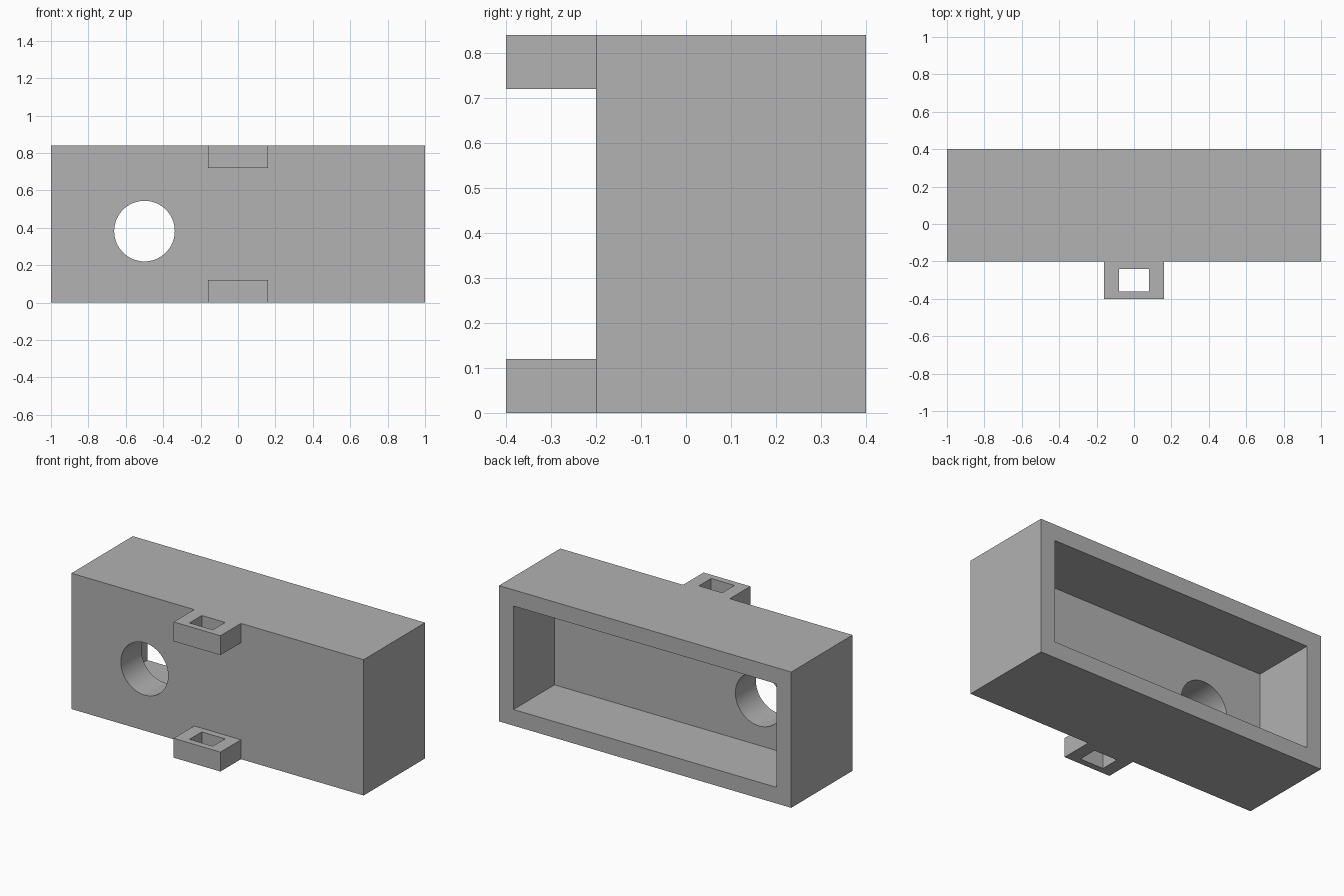
import bpy
import math

default = bpy.data.objects.get("Cube")
if default:
    bpy.data.objects.remove(default, do_unlink=True)

# Single flat grey
grey = bpy.data.materials.new("plain_grey")
grey.use_nodes = True
colour = (0.445, 0.445, 0.445, 1)
grey.diffuse_color = colour
grey.node_tree.nodes["Principled BSDF"].inputs["Base Color"].default_value = colour


def box(name, x, y, z):
    """Box spanning the given (low, high) ranges."""
    spans = (x, y, z)
    bpy.ops.mesh.primitive_cube_add(size=1, location=[(a + b) / 2 for a, b in spans])
    obj = bpy.context.object
    obj.name = name
    obj.scale = [b - a for a, b in spans]
    bpy.ops.object.transform_apply(location=True, rotation=True, scale=True)
    obj.data.materials.append(grey)
    return obj


def combine(target, tool, operation):
    """Apply a boolean to the target and remove the tool."""
    bpy.ops.object.select_all(action="DESELECT")
    target.select_set(True)
    bpy.context.view_layer.objects.active = target
    mod = target.modifiers.new(operation.lower(), "BOOLEAN")
    mod.operation = operation
    mod.solver = "EXACT"
    mod.object = tool
    bpy.ops.object.modifier_apply(modifier=mod.name)
    bpy.data.objects.remove(tool, do_unlink=True)


HEIGHT, FRONT, WALL = 0.84, -0.2, 0.1
LUG_HEIGHT = 0.12

# Housing block
housing = box("housing", (-1, 1), (FRONT, 0.4), (0, HEIGHT))

# Mounting lugs flush with the top and bottom
for low in (0, HEIGHT - LUG_HEIGHT):
    lug = box("lug", (-0.16, 0.16), (-0.4, FRONT + 0.05), (low, low + LUG_HEIGHT))
    combine(housing, lug, "UNION")

# Rectangular slot through both lugs
slot = box("slot_cutter", (-0.08, 0.08), (-0.36, -0.24), (-0.1, HEIGHT + 0.1))
combine(housing, slot, "DIFFERENCE")

# Open pocket in the back
pocket = box("pocket_cutter", (-1 + WALL, 1 - WALL), (0, 0.5), (WALL, HEIGHT - WALL))
combine(housing, pocket, "DIFFERENCE")

# Round port through the front wall
bpy.ops.mesh.primitive_cylinder_add(vertices=64, radius=0.162, depth=0.4,
                                    location=(-0.5, -0.1, 0.382),
                                    rotation=(math.pi / 2, 0, 0))
port = bpy.context.object
port.name = "port_cutter"
port.data.materials.append(grey)
combine(housing, port, "DIFFERENCE")

bpy.ops.object.shade_smooth_by_angle(angle=math.radians(30))
